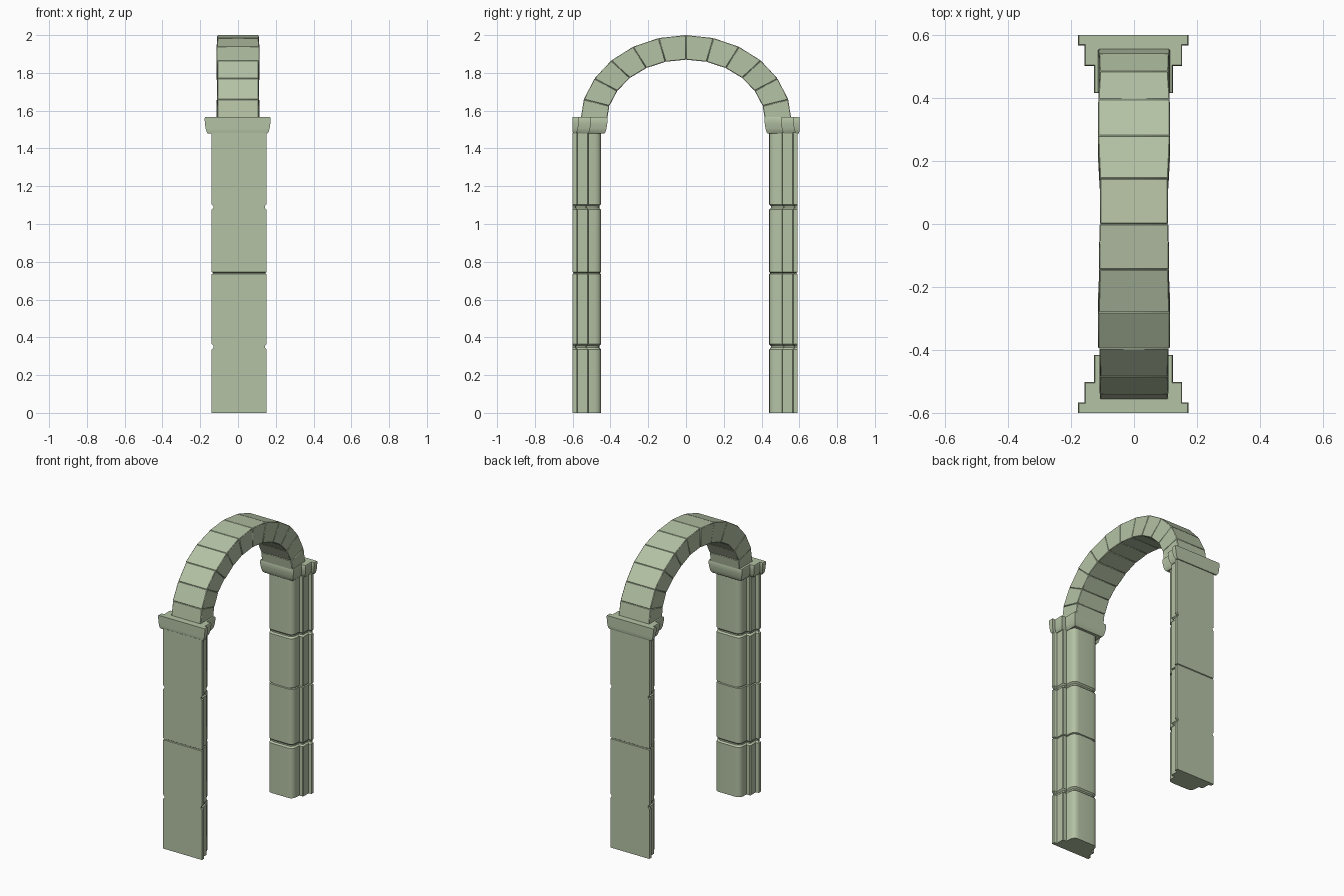
import bpy, bmesh, random
from math import sin, cos, radians

random.seed(4)
cube = bpy.data.objects.get("Cube")
if cube:
    bpy.data.objects.remove(cube)

stone = bpy.data.materials.new("pale_green_stone")
stone.use_nodes = True
COLOUR = (0.46, 0.54, 0.375, 1)
stone.diffuse_color = COLOUR
stone.node_tree.nodes["Principled BSDF"].inputs["Base Color"].default_value = COLOUR


def finish(name, bm, angle):
    bmesh.ops.recalc_face_normals(bm, faces=bm.faces)
    mesh = bpy.data.meshes.new(name)
    bm.to_mesh(mesh)
    bm.free()
    obj = bpy.data.objects.new(name, mesh)
    mesh.materials.append(stone)
    bpy.context.collection.objects.link(obj)
    bpy.ops.object.select_all(action='DESELECT')
    obj.select_set(True)
    bpy.context.view_layer.objects.active = obj
    bpy.ops.object.shade_smooth_by_angle(angle=radians(angle))
    return obj


def skin(bm, rings):
    """Bridge successive rings and close both ends."""
    loops = [[bm.verts.new(p) for p in ring] for ring in rings]
    n = len(loops[0])
    for a, b in zip(loops, loops[1:]):
        for i in range(n):
            j = (i + 1) % n
            bm.faces.new((a[i], a[j], b[j], b[i]))
    bm.faces.new(loops[0])
    bm.faces.new(loops[-1])


def stepped_column(name, half, levels, side, dx=0, dy=0):
    """Stepped section through levels of (z, inset, inset of outer face)."""
    outline = half + [(-x, y) for x, y in reversed(half)]
    rings = []
    for z, inset, outer in levels:
        ring = []
        for x, y in outline:
            sx = x - inset if x > 0 else x + inset
            sy = y - outer if y > 0.599 else y + min(inset, 0.6 - y - outer)
            ring.append((sx + dx, side * sy + dy, z))
        rings.append(ring)
    bm = bmesh.new()
    skin(bm, rings)
    return finish(name, bm, 38)


# Half sections, from the flat outer face to the rounded inner face
pillar_half = [(0.145, 0.6), (0.145, 0.578), (0.125, 0.574), (0.125, 0.522),
               (0.12, 0.517), (0.097, 0.517), (0.095, 0.48), (0.088, 0.462),
               (0.075, 0.452), (0.055, 0.45)]
capital_half = [(0.175, 0.6), (0.175, 0.566), (0.155, 0.566), (0.155, 0.502),
                (0.125, 0.502), (0.125, 0.415)]

# Pillar heights: two soft grooves and one thin seam through the middle
pillar_levels = [(0, 0, 0)]
for z, height, inset, outer in ((0.35, 0.014, 0.009, 0),
                                (0.74, 0.005, 0.006, 0.005),
                                (1.09, 0.014, 0.009, 0)):
    pillar_levels += [(z - height, 0, 0), (z - height / 3, inset, outer),
                      (z + height / 3, inset, outer), (z + height, 0, 0)]
pillar_levels.append((1.485, 0, 0))

capital_levels = [(1.478, 0.018, 0.004), (1.487, 0.011, 0), (1.505, 0.006, 0),
                  (1.53, 0.002, 0), (1.56, 0, 0), (1.566, 0.003, 0)]

for label, side, dy in (("front", -1, 0), ("back", 1, -0.01)):
    stepped_column(label + "_pillar", pillar_half, pillar_levels, side, 0.006, dy)
    stepped_column(label + "_capital", capital_half, capital_levels, side, -0.002)

# Arch: wedge blocks along an elliptical ring
BLOCKS = 12
SPRING = 1.54


def joint(angle, width, a_in, a_out):
    t = radians(angle)
    inner = (a_in * sin(t), SPRING + (a_in - 0.09) * cos(t))
    outer = (a_out * sin(t), SPRING + (a_out - 0.1) * cos(t))
    return [(-width, *inner), (width, *inner), (width, *outer), (-width, *outer)]


step = 180 / BLOCKS
for i in range(BLOCKS):
    start = -90 + i * step
    bm = bmesh.new()
    skin(bm, [joint(start + k * step, 0.111 + random.uniform(-0.004, 0.004),
                    0.42, 0.56) for k in (0, 1)])
    block = finish(f"arch_block_{i + 1}", bm, 10)
    bevel = block.modifiers.new("worn_edges", 'BEVEL')
    bevel.width = 0.003
    bevel.segments = 1
    bevel.limit_method = 'NONE'
